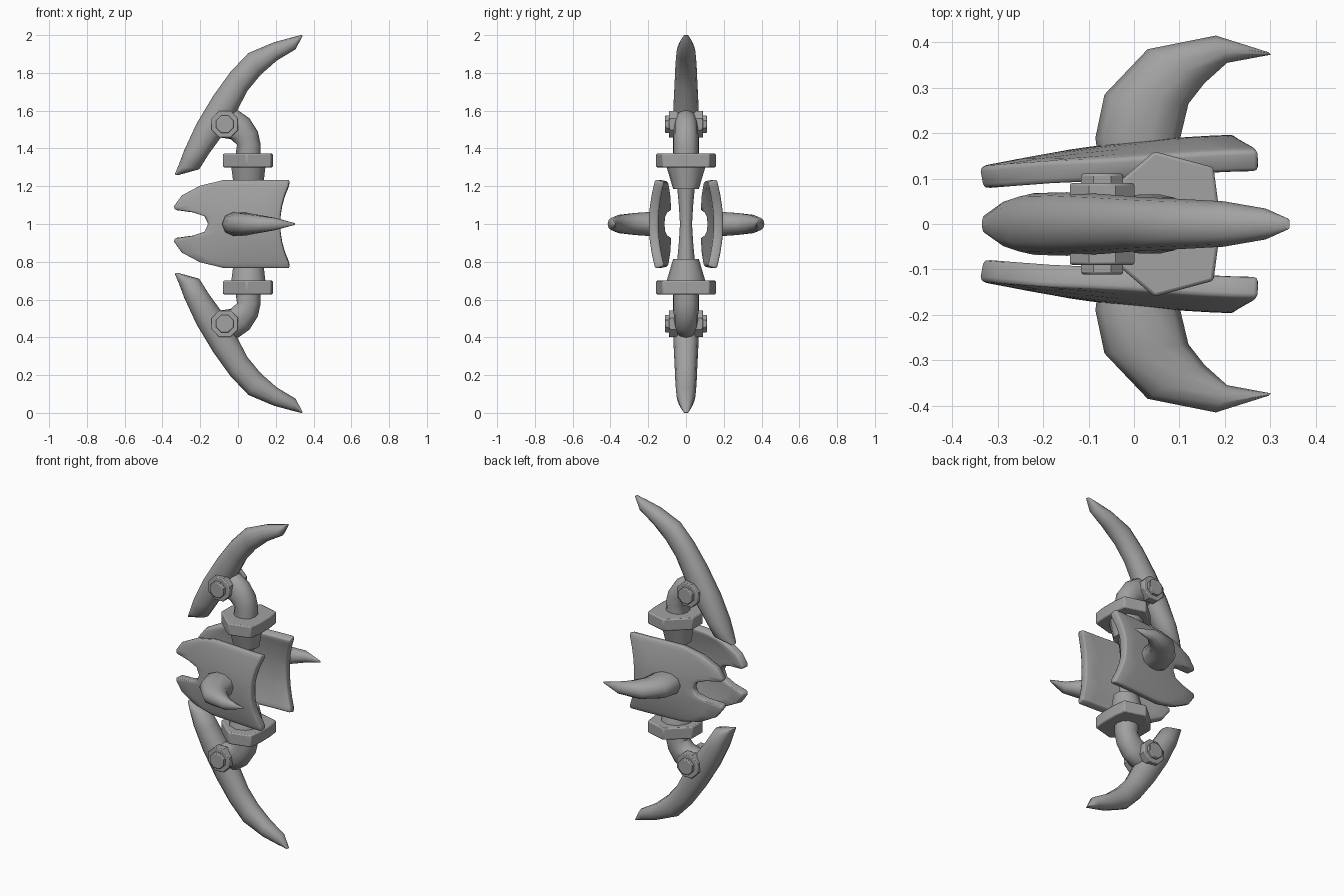
import bpy
import bmesh
import math
from mathutils import Vector

cube = bpy.data.objects.get("Cube")
if cube:
    bpy.data.objects.remove(cube, do_unlink=True)

grey = bpy.data.materials.new("plain grey")
grey.use_nodes = True
colour = (0.36, 0.36, 0.36, 1)
grey.diffuse_color = colour
grey.node_tree.nodes["Principled BSDF"].inputs["Base Color"].default_value = colour


def make(name, verts, faces, angle=40, bevel=0, thickness=0):
    """Mesh object with outward normals, optional thickness and soft edges."""
    mesh = bpy.data.meshes.new(name)
    mesh.from_pydata(verts, [], faces)
    bm = bmesh.new()
    bm.from_mesh(mesh)
    bmesh.ops.recalc_face_normals(bm, faces=bm.faces)
    bm.to_mesh(mesh)
    bm.free()
    mesh.materials.append(grey)
    obj = bpy.data.objects.new(name, mesh)
    bpy.context.collection.objects.link(obj)
    if thickness:
        solid = obj.modifiers.new("thickness", 'SOLIDIFY')
        solid.thickness = thickness
        solid.offset = 0
    if bevel:
        soft = obj.modifiers.new("soft edge", 'BEVEL')
        soft.width = bevel
        soft.segments = 2
        soft.limit_method = 'ANGLE'
        soft.angle_limit = math.radians(45)
    bpy.ops.object.select_all(action='DESELECT')
    obj.select_set(True)
    bpy.context.view_layer.objects.active = obj
    bpy.ops.object.shade_smooth_by_angle(angle=math.radians(angle))
    return obj


def skin(name, rings, **options):
    """Closed skin over a list of equal rings."""
    n = len(rings[0])
    verts = [p for ring in rings for p in ring]
    faces = [(r * n + i, r * n + (i + 1) % n, (r + 1) * n + (i + 1) % n, (r + 1) * n + i)
             for r in range(len(rings) - 1) for i in range(n)]
    faces += [tuple(range(n)), tuple(range(len(verts) - n, len(verts)))]
    return make(name, verts, faces, **options)


def horn(name, sections, place, sides=12, **options):
    """Sections: outer point, inner point, half depth; place maps to space."""
    rings = []
    for ax, ah, bx, bh, depth in sections:
        a, b = Vector((ax, ah)), Vector((bx, bh))
        ring = []
        for i in range(sides):
            t = math.tau * i / sides
            c, s = math.cos(t), math.sin(t)
            s = math.copysign(abs(s) ** 0.8, s)
            p = (a + b) / 2 + (a - b) / 2 * c
            ring.append(place(p.x, p.y, depth * s))
        rings.append(ring)
    return skin(name, rings, **options)


def disc(sides, radius):
    return [(radius * math.cos(math.tau * (i + 0.5) / sides),
             radius * math.sin(math.tau * (i + 0.5) / sides)) for i in range(sides)]


BLADE = [(-.335, 1.262, -.32, 1.258, .02), (-.315, 1.31, -.205, 1.29, .055),
         (-.285, 1.39, -.155, 1.37, .068), (-.22, 1.53, -.075, 1.48, .07),
         (-.13, 1.68, -.01, 1.59, .066), (-.04, 1.805, .05, 1.705, .06),
         (.055, 1.905, .12, 1.79, .056), (.19, 1.962, .205, 1.865, .05),
         (.275, 1.985, .305, 1.925, .034), (.335, 2.0, .343, 1.998, .012)]
ARM = [(-.02, 1.32, .12, 1.32, .065), (-.005, 1.42, .12, 1.42, .065),
       (-.04, 1.45, .105, 1.49, .065), (-.075, 1.455, .06, 1.56, .064),
       (-.11, 1.46, -.0, 1.602, .06), (-.15, 1.48, -.09, 1.60, .05)]
SPIKE = [(-.08, .15, .10, .15, .06), (-.085, .19, .102, .19, .067),
         (-.065, .285, .12, .265, .06), (.03, .385, .155, .31, .05),
         (.18, .415, .205, .355, .034), (.297, .378, .302, .373, .005)]
COLLAR = [(-.08, -.05), (-.025, -.1), (.045, -.16), (.175, -.125),
          (.185, -.05), (.185, .05), (.175, .125), (.045, .16), (-.025, .1), (-.08, .05)]

# Upper and lower limbs
for label, s in (("upper", 1), ("lower", -1)):
    def upright(x, z, y, s=s):
        return (x, y, 1 + s * (z - 1))

    horn(label + "_blade", BLADE, upright, angle=50)
    horn(label + "_arm", ARM, upright, angle=50)
    skin(label + "_collar", [[upright(x, z, y) for x, y in COLLAR] for z in (1.3, 1.373)],
         angle=35, bevel=.007)
    # Tapered socket between collar and grip
    skin(label + "_socket",
         [[upright(.055 + x * rx, z, y * ry) for x, y in disc(10, 1)]
          for z, rx, ry in ((1.185, .08, .068), (1.31, .096, .105))])
    # Hex-style bolts on both faces of each joint
    for side, f in (("front", -1), ("back", 1)):
        for part, radius, y0, y1 in (("washer", .077, .04, .09), ("bolt_head", .05, .08, .111)):
            skin(f"{label}_{side}_{part}",
                 [[upright(-.07 + x, 1.528 + z, f * y) for x, z in disc(8, radius)]
                  for y in (y0, y1)], angle=30, bevel=.005)

# Central grip, slimmest in the middle
skin("grip", [[(.055 + x * r, y * r, z) for x, y in disc(10, 1)]
              for z, r in ((.79, .048), (.9, .038), (1, .032), (1.1, .038), (1.21, .048))])

# Guard plates: height above the middle, left edge, right edge
HALF = [(0, -.155, .225), (.04, -.175, .225), (.062, -.24, .228), (.075, -.335, .23),
        (.095, -.335, .233), (.15, -.295, .248), (.2, -.2, .268), (.23, -.07, .275)]
ROWS = [(-h, a, b) for h, a, b in reversed(HALF[1:])] + HALF
COLS = 7


def bow(x, h):
    """Middle surface of a plate, swept outward and curved over its height."""
    u = (x + .34) / .615
    return .103 + .13 * u - .06 * u * u - .035 * (h / .23) ** 2 * min(1, .4 + u)


for side, f in (("front", -1), ("back", 1)):
    verts = []
    for h, a, b in ROWS:
        for i in range(COLS):
            x = a + (b - a) * i / (COLS - 1)
            verts.append((x, f * bow(x, h), 1 + h))
    faces = [(r * COLS + i, r * COLS + i + 1, (r + 1) * COLS + i + 1, (r + 1) * COLS + i)
             for r in range(len(ROWS) - 1) for i in range(COLS - 1)]
    make(side + "_guard_plate", verts, faces, thickness=.05, bevel=.012)

    def flat(x, y, z, f=f):
        return (x, f * y, 1 + z)

    horn(side + "_spike", SPIKE, flat, sides=10, angle=50)
